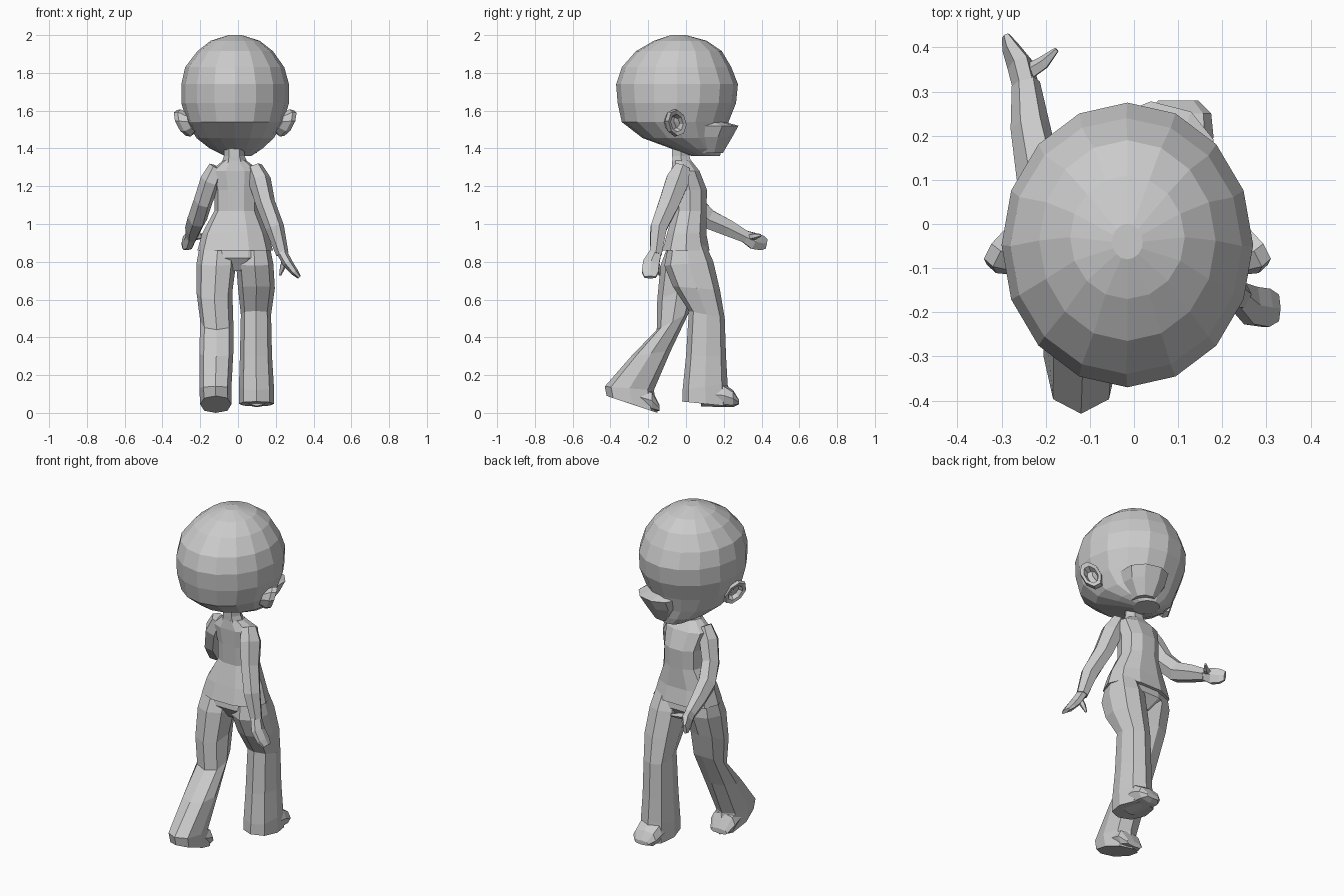
import bpy, bmesh, math
from mathutils import Vector, Matrix

mat = bpy.data.materials.new("plain grey")
mat.diffuse_color = (0.6, 0.6, 0.6, 1)


def loft(name, stations, n=8, power=0.85, xform=None):
    """Skin rings given as (centre, half axis u, half axis v), flat shaded."""
    bm = bmesh.new()
    rings = []
    for c, u, v in stations:
        ring = []
        for i in range(n):
            a = 2 * math.pi * i / n
            s, t = [math.copysign(abs(k) ** power, k) if abs(k) > 1e-6 else 0
                    for k in (math.cos(a), math.sin(a))]
            ring.append(bm.verts.new(Vector(c) + Vector(u) * s + Vector(v) * t))
        rings.append(ring)
    for a, b in zip(rings, rings[1:]):
        for i in range(n):
            j = (i + 1) % n
            bm.faces.new((a[i], a[j], b[j], b[i]))
    bm.faces.new(rings[0])
    bm.faces.new(rings[-1])
    if xform:
        bmesh.ops.transform(bm, matrix=xform, verts=bm.verts)
    bmesh.ops.recalc_face_normals(bm, faces=bm.faces)
    me = bpy.data.meshes.new(name)
    bm.to_mesh(me)
    bm.free()
    me.materials.append(mat)
    ob = bpy.data.objects.new(name, me)
    bpy.context.collection.objects.link(ob)
    return ob


def level(z, x0, x1, y0, y1):
    """Horizontal ring from its extents."""
    return ((x0 + x1) / 2, (y0 + y1) / 2, z), ((x1 - x0) / 2, 0, 0), (0, (y1 - y0) / 2, 0)


def tilted(yb, zb, yf, zf, x0, x1):
    """Ring spanning a back point and a front point in the side view."""
    return (((x0 + x1) / 2, (yb + yf) / 2, (zb + zf) / 2), ((x1 - x0) / 2, 0, 0),
            (0, (yf - yb) / 2, (zf - zb) / 2))


def tube(name, path, side, n=6):
    """Limb along (point, half width along side, half width across)."""
    pts = [Vector(p[0]) for p in path]
    st = []
    for i, (p, a, b) in enumerate(path):
        d = (pts[min(i + 1, len(pts) - 1)] - pts[max(i - 1, 0)]).normalized()
        u = (Vector(side) - d * d.dot(Vector(side))).normalized()
        st.append((p, u * a, d.cross(u) * b))
    return loft(name, st, n, 1)


# Head
loft("head", [
    level(2.0, -0.05, 0.02, -0.08, 0.0),
    level(1.97, -0.145, 0.115, -0.17, 0.11),
    level(1.915, -0.215, 0.185, -0.265, 0.19),
    level(1.83, -0.28, 0.245, -0.34, 0.24),
    level(1.74, -0.30, 0.27, -0.37, 0.275),
    level(1.64, -0.30, 0.27, -0.362, 0.265),
    level(1.54, -0.27, 0.24, -0.34, 0.225),
    level(1.455, -0.22, 0.19, -0.23, 0.20),
    level(1.40, -0.15, 0.13, -0.08, 0.19),
    level(1.36, -0.07, 0.07, 0.03, 0.18)], 16, 1)

# Lower face, turned slightly to the side
loft("muzzle", [
    level(1.54, -0.10, 0.13, 0.0, 0.21),
    level(1.52, -0.12, 0.15, 0.0, 0.285),
    level(1.46, -0.11, 0.13, 0.0, 0.25),
    level(1.375, -0.06, 0.07, 0.03, 0.20)], 10, 0.9, Matrix.Rotation(-0.25, 4, 'Z'))

# Ears: cupped discs, mirrored about the middle of the head
for name, s in (("left_ear", 1), ("right_ear", -1)):
    def ear_ring(k, off):
        c = Vector((-0.288, -0.053, 1.535)) + Vector((-0.075, 0.055, 0)) * off
        u, v = Vector((-0.036, -0.05, 0.01)) * k, Vector((-0.025, 0, 0.072)) * k
        flip = lambda w, o=0: (w.x if s > 0 else o - w.x, w.y, w.z)
        return flip(c, -0.03), flip(u), flip(v)
    loft(name, [ear_ring(0.6, -0.6), ear_ring(1, -0.15), ear_ring(0.95, 0.15),
                ear_ring(0.65, 0.1), ear_ring(0.45, -0.25)], 8, 1)

# Neck and torso
loft("neck", [level(1.45, -0.075, 0.035, -0.08, 0.03), level(1.36, -0.075, 0.035, -0.08, 0.025),
              level(1.28, -0.10, 0.07, -0.08, 0.05)], 6, 1)
loft("torso", [
    level(1.335, -0.08, 0.045, -0.075, 0.03),
    level(1.28, -0.15, 0.12, -0.08, 0.075),
    level(1.18, -0.125, 0.105, -0.075, 0.115),
    level(1.07, -0.125, 0.105, -0.07, 0.112),
    level(0.95, -0.19, 0.16, -0.105, 0.112),
    level(0.86, -0.215, 0.185, -0.13, 0.13)], 10)
loft("pelvis", [level(0.90, -0.19, 0.16, -0.10, 0.105),
                level(0.82, -0.20, 0.17, -0.11, 0.115),
                level(0.75, -0.09, 0.07, -0.06, 0.07)], 10)

# Legs with flared trousers
loft("rear_leg", [
    tilted(-0.09, 0.90, 0.09, 0.90, -0.20, -0.01),
    tilted(-0.135, 0.78, 0.10, 0.80, -0.22, -0.01),
    tilted(-0.152, 0.60, 0.06, 0.68, -0.22, -0.03),
    tilted(-0.155, 0.44, 0.015, 0.53, -0.20, -0.025),
    tilted(-0.29, 0.30, -0.08, 0.33, -0.205, -0.025),
    tilted(-0.43, 0.14, -0.17, 0.12, -0.205, -0.035),
    tilted(-0.42, 0.09, -0.15, 0.0, -0.20, -0.035)])
loft("front_leg", [
    tilted(-0.09, 0.90, 0.10, 0.90, 0.0, 0.165),
    tilted(-0.115, 0.78, 0.145, 0.80, -0.01, 0.187),
    tilted(-0.07, 0.67, 0.18, 0.65, 0.0, 0.195),
    tilted(0.015, 0.54, 0.205, 0.50, 0.015, 0.175),
    tilted(0.0, 0.30, 0.212, 0.30, 0.01, 0.18),
    tilted(-0.018, 0.12, 0.22, 0.16, 0.005, 0.19),
    tilted(-0.02, 0.06, 0.23, 0.035, 0.005, 0.19)])


# Toes poking out of the trousers
def shoe(name, x, rows):
    loft(name, [((x, y, (z0 + z1) / 2), (w, 0, 0), (0, 0, (z1 - z0) / 2))
                for y, z0, z1, w in rows], 8, 0.8)


shoe("front_shoe", 0.10, [(0.08, 0.035, 0.17, 0.07), (0.20, 0.03, 0.155, 0.08),
                          (0.25, 0.03, 0.12, 0.075), (0.28, 0.045, 0.07, 0.045)])
shoe("rear_shoe", -0.12, [(-0.28, 0.05, 0.14, 0.07), (-0.18, 0.01, 0.12, 0.08),
                          (-0.14, 0.01, 0.04, 0.055)])

# Arms: one swings back, one reaches forward
tube("rear_arm", [
    ((0.085, -0.02, 1.30), 0.045, 0.045), ((0.115, -0.045, 1.23), 0.06, 0.07),
    ((0.145, -0.09, 1.11), 0.052, 0.062), ((0.195, -0.145, 0.98), 0.05, 0.05),
    ((0.235, -0.16, 0.84), 0.033, 0.036)], (1, 0, 0))
tube("rear_hand", [
    ((0.232, -0.16, 0.85), 0.028, 0.034), ((0.265, -0.185, 0.79), 0.026, 0.05),
    ((0.30, -0.19, 0.745), 0.02, 0.05), ((0.325, -0.19, 0.718), 0.01, 0.035)], (1, 0, 0.5))
tube("rear_thumb", [((0.25, -0.165, 0.81), 0.02, 0.02), ((0.235, -0.15, 0.77), 0.016, 0.016),
                    ((0.222, -0.14, 0.728), 0.006, 0.006)], (1, 0, 0), 5)
tube("forward_arm", [
    ((-0.11, -0.02, 1.30), 0.045, 0.04), ((-0.145, -0.01, 1.23), 0.055, 0.06),
    ((-0.185, 0.03, 1.12), 0.05, 0.06), ((-0.215, 0.11, 1.03), 0.052, 0.06),
    ((-0.235, 0.22, 0.98), 0.045, 0.05), ((-0.245, 0.32, 0.93), 0.032, 0.036)], (1, 0, 0))
tube("forward_hand", [
    ((-0.245, 0.31, 0.935), 0.03, 0.036), ((-0.258, 0.36, 0.91), 0.03, 0.05),
    ((-0.28, 0.40, 0.90), 0.02, 0.045), ((-0.29, 0.425, 0.895), 0.01, 0.03)], (1, 0, 0))
tube("forward_thumb", [((-0.245, 0.34, 0.93), 0.02, 0.02), ((-0.205, 0.365, 0.935), 0.016, 0.018),
                       ((-0.175, 0.395, 0.94), 0.006, 0.008)], (0, 1, 0), 5)
